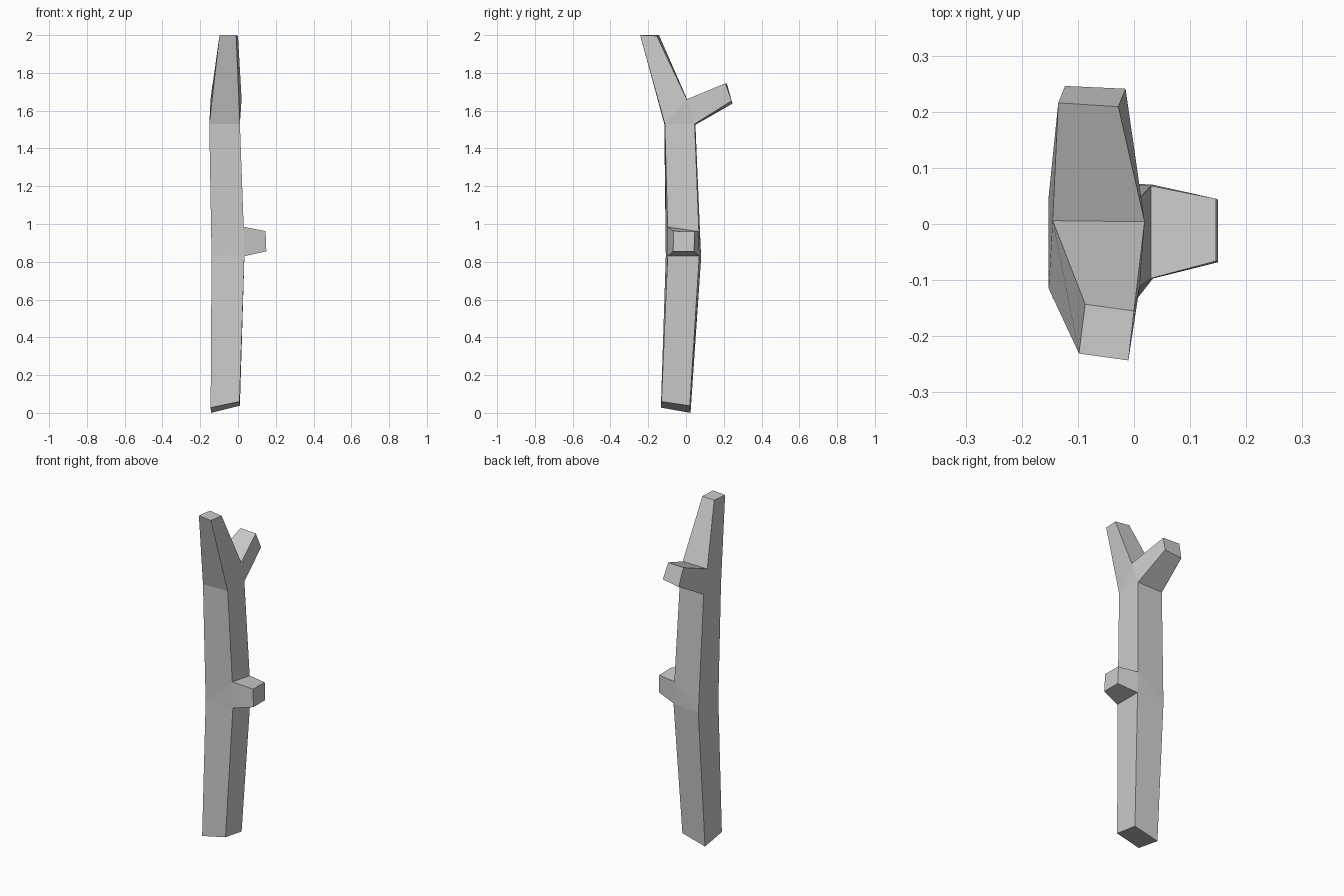
import bpy, bmesh

if "Cube" in bpy.data.objects:
    bpy.data.objects.remove(bpy.data.objects["Cube"])

bm = bmesh.new()


def ring(*points):
    return [bm.verts.new(p) for p in points]


def bridge(a, b, skip=()):
    for i in range(4):
        if i not in skip:
            j = (i + 1) % 4
            bm.faces.new((a[i], a[j], b[j], b[i]))


def limb(root, *tip):
    end = ring(*tip)
    bridge(root, end)
    bm.faces.new(end)


# Trunk rings, ordered front-left, front-right, back-right, back-left
base = ring((-.145, -.133, .028), (.008, -.13, .06), (.01, .02, .038), (-.143, .024, 0))
mid = ring((-.14, -.107, .83), (.034, -.097, .83), (.034, .07, .83), (-.138, .08, .82))
knot = ring((.03, -.097, .985), (.03, .068, .96))
top = ring((-.152, -.115, 1.53), (.01, -.112, 1.53), (.01, .046, 1.53), (-.152, .05, 1.525))
crotch = ring((-.145, .006, 1.66), (.019, .004, 1.66))

# Trunk
bm.faces.new(base)
bridge(base, mid)
bridge([mid[0], knot[0], knot[1], mid[3]], top)
bm.faces.new((mid[0], mid[1], knot[0]))
bm.faces.new((mid[3], knot[1], mid[2]))
bm.faces.new((top[0], crotch[0], top[3]))
bm.faces.new((top[1], top[2], crotch[1]))

# Side stub
limb([mid[1], mid[2], knot[1], knot[0]],
     (.15, -.068, .855), (.15, .043, .855), (.146, .045, .96), (.146, -.066, .962))
# Tall front fork
limb([top[0], top[1], crotch[1], crotch[0]],
     (-.098, -.231, 2), (-.01, -.243, 2), (0, -.155, 1.996), (-.087, -.143, 2))
# Short back fork
limb([crotch[0], crotch[1], top[2], top[3]],
     (-.135, .216, 1.745), (-.028, .209, 1.745), (-.015, .241, 1.652), (-.123, .246, 1.637))

bmesh.ops.recalc_face_normals(bm, faces=bm.faces)
mesh = bpy.data.meshes.new("forked_branch")
bm.to_mesh(mesh)
bm.free()
obj = bpy.data.objects.new("forked_branch", mesh)
bpy.context.collection.objects.link(obj)
